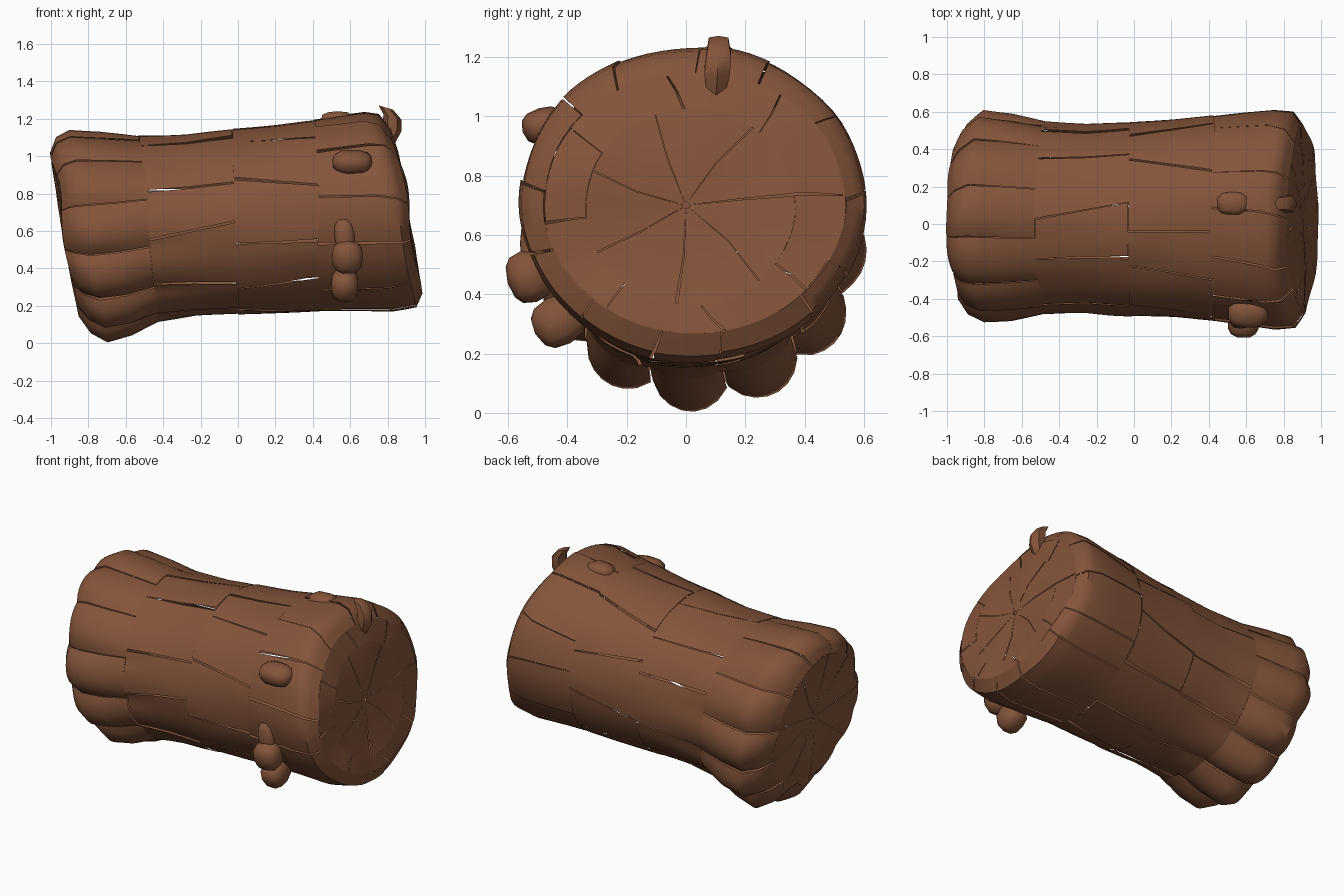
import bpy, bmesh, math, random
from mathutils import Vector, Euler, noise

if "Cube" in bpy.data.objects:
    bpy.data.objects.remove(bpy.data.objects["Cube"])

random.seed(4)
TAU = math.tau
bark = bpy.data.materials.new("bark brown")
bark.diffuse_color = (0.232, 0.09, 0.042, 1)
bark.use_nodes = True
bark.node_tree.nodes["Principled BSDF"].inputs["Base Color"].default_value = bark.diffuse_color

# Log outline: (distance along log, bottom z, top z, front y, back y, lean)
ST = [(-0.935, 0.60, 0.62, 0.02, 0.03, 0.17), (-0.945, 0.30, 0.88, -0.26, 0.28, 0.17),
      (-0.94, 0.14, 1.02, -0.41, 0.44, 0.17), (-0.89, 0.05, 1.10, -0.49, 0.54, 0.17),
      (-0.81, 0.0, 1.14, -0.53, 0.615, 0.17), (-0.66, 0.035, 1.13, -0.52, 0.595, 0.15),
      (-0.48, 0.11, 1.105, -0.485, 0.55, 0.10), (-0.25, 0.14, 1.115, -0.475, 0.535, 0.05),
      (-0.015, 0.15, 1.145, -0.495, 0.545, 0.03), (0.22, 0.155, 1.17, -0.505, 0.56, 0.03),
      (0.43, 0.165, 1.20, -0.52, 0.58, 0.03), (0.76, 0.17, 1.24, -0.565, 0.615, 0.13),
      (0.865, 0.195, 1.23, -0.555, 0.605, 0.18), (0.915, 0.27, 1.15, -0.48, 0.54, 0.18),
      (0.92, 0.36, 1.03, -0.34, 0.37, 0.17), (0.91, 0.69, 0.71, -0.01, 0.01, 0.17)]
LOBE = [0, 0.04, 0.1, 0.13, 0.14, 0.12, 0.06, 0.015, 0, 0, 0, 0, 0, 0, 0, 0]
BOTTOM = -math.pi / 2 - 0.06


def surface(u, a, shrink=1.0):
    """Point on the log: u runs along the outline, a runs around it."""
    i = min(int(u), len(ST) - 2)
    f = u - i
    t, z0, z1, y0, y1, lean = [p + (q - p) * f for p, q in zip(ST[i], ST[i + 1])]
    lobe = LOBE[i] + (LOBE[i + 1] - LOBE[i]) * f
    lobe *= 0.65 - 0.35 * math.sin(a)             # root lobes strongest underneath
    k = 1 - lobe * (1 - abs(math.cos(6 * (a - BOTTOM))) ** 0.7)
    k += 0.016 * noise.noise(Vector((3 * t, 2.2 * math.cos(a), 2.2 * math.sin(a)))) - 0.002
    k *= shrink
    y = (y0 + y1) / 2 + (y1 - y0) / 2 * k * math.cos(a)
    z = (z0 + z1) / 2 + (z1 - z0) / 2 * k * math.sin(a)
    x = t - lean * (z - 0.65)                     # both ends lean
    x += 0.03 * noise.noise(Vector((5, 3 * y, 3 * z))) * min(1, abs(t))
    return Vector((x, y, z))


def finish(bm, name, angle=50):
    me = bpy.data.meshes.new(name)
    bm.to_mesh(me)
    bm.free()
    me.materials.append(bark)
    ob = bpy.data.objects.new(name, me)
    bpy.context.collection.objects.link(ob)
    bpy.ops.object.select_all(action='DESELECT')
    ob.select_set(True)
    bpy.context.view_layer.objects.active = ob
    bpy.ops.object.shade_smooth_by_angle(angle=math.radians(angle))


def plates(name, u0, u1, count, start, jitter, wedge, loose):
    """A ring of cracked, slightly tilted plates between two outline positions."""
    bm = bmesh.new()
    step = TAU / count
    cut = [[start + j * step + random.uniform(-jitter, jitter) * step
            for j in range(count)] for _ in range(2)]
    for row in cut:
        row.append(row[0] + TAU)
    nu = max(2, round((u1 - u0) * 2))
    na = max(6, round(84 / count))
    for j in range(count):
        s = [1 + random.uniform(-loose, loose * 0.3) for _ in range(4)]
        g = [0.002 + random.random() ** 3 * wedge for _ in range(4)]
        e0, e1 = [random.uniform(-0.03, 0.012) for _ in range(2)]
        if u0 < 0.5 or u1 > 14.5:
            e0 = e1 = 0.004
        grid = []
        for m in range(nu + 1):
            f = m / nu
            a0 = (cut[0][j] + g[0]) * (1 - f) + (cut[1][j] + g[1]) * f
            a1 = (cut[0][j + 1] - g[2]) * (1 - f) + (cut[1][j + 1] - g[3]) * f
            u = u0 + e0 + (u1 - u0 - e0 - e1) * f
            row = []
            for n in range(na + 1):
                h = n / na
                tilt = ((s[0] * (1 - h) + s[1] * h) * (1 - f)
                        + (s[2] * (1 - h) + s[3] * h) * f)
                row.append(bm.verts.new(surface(u, a0 + (a1 - a0) * h, tilt)))
            grid.append(row)
        for m in range(nu):
            for n in range(na):
                bm.faces.new((grid[m][n], grid[m][n + 1],
                              grid[m + 1][n + 1], grid[m + 1][n]))
    finish(bm, name)


valley = BOTTOM + math.pi / 12
plates("root_end_face", 0, 2, 9, 0.3, 0.2, 0.01, 0)
plates("root_lobes", 2, 6, 12, valley, 0.03, 0.012, 0.008)
plates("bark_left", 6, 8, 11, valley, 0.2, 0.02, 0.014)
plates("bark_middle", 8, 10, 11, valley + 0.1, 0.2, 0.02, 0.014)
plates("bark_right", 10, 13, 13, valley, 0.2, 0.022, 0.016)
plates("cut_end_rim", 13, 14, 8, 0.15, 0.15, 0.015, 0.004)
plates("cut_end_face", 14, 15, 7, 0.15, 0.15, 0.02, 0)


def knot(name, loc, size, rot=(0, 0, 0), detail=1):
    """Chunky bark knot, mostly sunk into the log."""
    bm = bmesh.new()
    bmesh.ops.create_icosphere(bm, subdivisions=detail, radius=1)
    e = Euler(rot)
    for v in bm.verts:
        p = Vector([math.copysign(abs(c) ** 0.75, c) * s for c, s in zip(v.co, size)])
        p.rotate(e)
        v.co = p + Vector(loc)
    finish(bm, name)


knot("knot_front_upper", (0.61, -0.48, 0.97), (0.11, 0.075, 0.06), (0.3, 0, 0), 2)
knot("knot_front_middle", (0.585, -0.53, 0.46), (0.085, 0.075, 0.09), (0.3, 0, 0), 2)
knot("knot_front_ridge", (0.57, -0.515, 0.57), (0.055, 0.045, 0.1), (0, -0.1, 0), 2)
knot("knot_front_lower", (0.57, -0.43, 0.31), (0.075, 0.09, 0.085), (0.5, 0, 0), 2)
knot("knot_top", (0.53, 0.11, 1.19), (0.09, 0.065, 0.05), (0, 0, 0), 2)


# Broken twig stub on the top of the cut end
bm = bmesh.new()
rings = []
for c, r in (((0.80, 0.10, 1.06), 0.03), ((0.825, 0.105, 1.15), 0.05),
             ((0.825, 0.11, 1.21), 0.048), ((0.79, 0.11, 1.26), 0.038)):
    rings.append([bm.verts.new((c[0] + r * math.cos(TAU * k / 6),
                                c[1] + r * math.sin(TAU * k / 6),
                                c[2] - 0.3 * r * math.cos(TAU * k / 6)))
                  for k in range(6)])
for a, b in zip(rings, rings[1:]):
    for k in range(6):
        bm.faces.new((a[k], a[(k + 1) % 6], b[(k + 1) % 6], b[k]))
bm.faces.new(rings[-1])
bm.faces.new(rings[0][::-1])
finish(bm, "twig_stub", 40)
